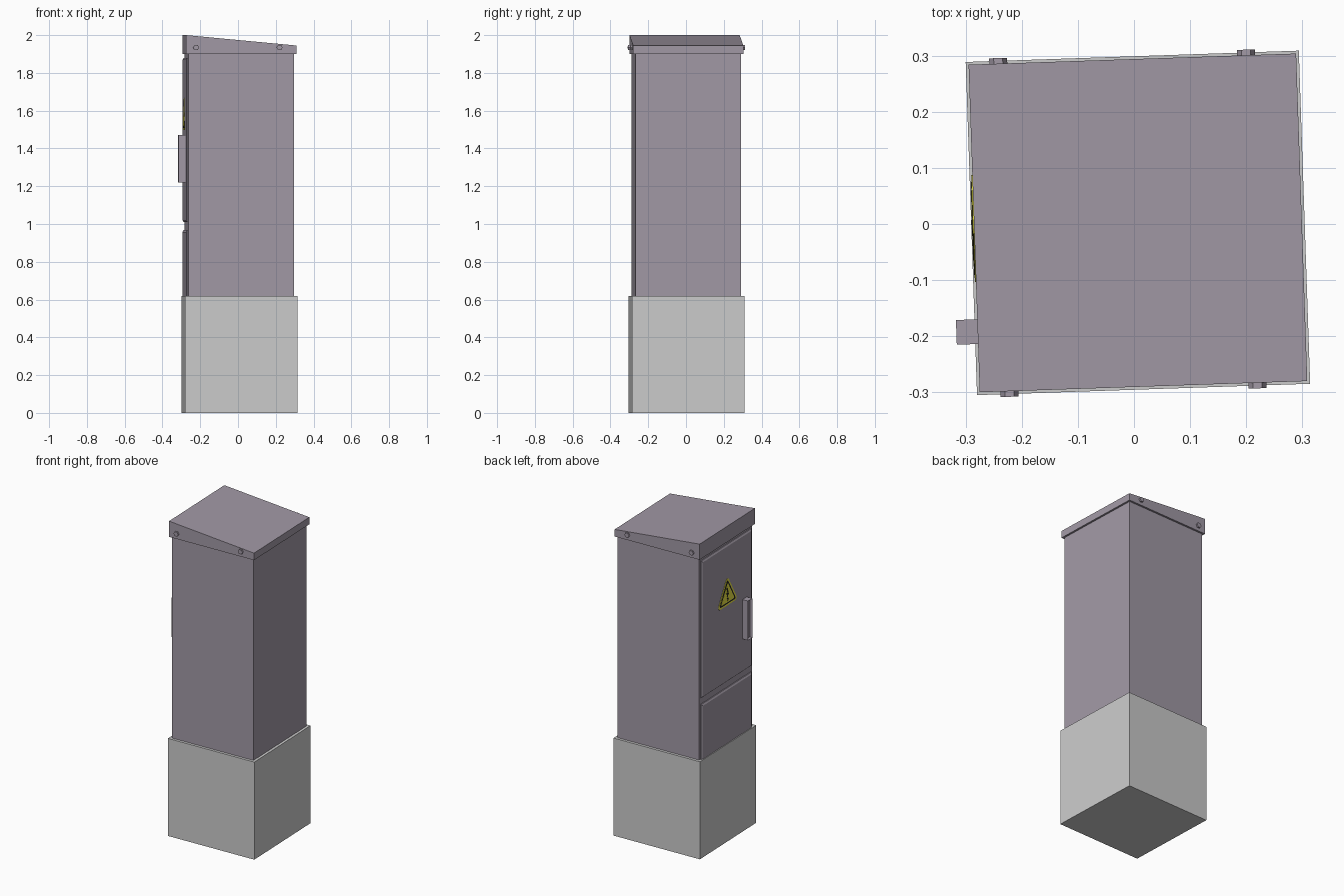
import bpy, bmesh, math
from mathutils import Matrix, Vector

if "Cube" in bpy.data.objects:
    bpy.data.objects.remove(bpy.data.objects["Cube"])

# The cabinet is turned about two degrees; its door faces local -x
PLACE = Matrix.Translation((0.007, 0.002, 0)) @ Matrix.Rotation(math.radians(1.95), 4, 'Z')


def material(name, color):
    m = bpy.data.materials.new(name)
    m.diffuse_color = (*color, 1)
    m.use_nodes = True
    m.node_tree.nodes["Principled BSDF"].inputs["Base Color"].default_value = m.diffuse_color
    return m


PAINT = material("painted_metal", (0.36, 0.32, 0.38))
YELLOW = material("sign_yellow", (0.80, 0.75, 0.06))
BLACK = material("sign_black", (0.02, 0.02, 0.02))


def finish(name, bm, mat=None):
    bmesh.ops.recalc_face_normals(bm, faces=bm.faces[:])
    me = bpy.data.meshes.new(name)
    bm.to_mesh(me)
    bm.free()
    ob = bpy.data.objects.new(name, me)
    bpy.context.collection.objects.link(ob)
    ob.matrix_world = PLACE
    if mat:
        me.materials.append(mat)
    return ob


def prism(name, profile, axis, start, end, mat=None, inset=0, depth=0):
    """Extrude a closed profile along x or y; optionally inset the end face."""
    bm = bmesh.new()
    if axis == 'x':
        verts = [bm.verts.new((start, a, b)) for a, b in profile]
        step = Vector((end - start, 0, 0))
    else:
        verts = [bm.verts.new((a, start, b)) for a, b in profile]
        step = Vector((0, end - start, 0))
    face = bm.faces.new(verts)
    geo = bmesh.ops.extrude_face_region(bm, geom=[face])["geom"]
    bmesh.ops.translate(bm, vec=step, verts=[g for g in geo if isinstance(g, bmesh.types.BMVert)])
    bmesh.ops.recalc_face_normals(bm, faces=bm.faces[:])
    if inset:
        cap = [g for g in geo if isinstance(g, bmesh.types.BMFace)]
        bmesh.ops.inset_region(bm, faces=cap, thickness=inset, depth=depth)
    return finish(name, bm, mat)


def rect(a0, a1, b0, b1):
    return [(a0, b0), (a1, b0), (a1, b1), (a0, b1)]


def triangle(radius, corner, cz):
    """Triangle with rounded corners in the door plane."""
    pts = []
    for k in range(3):
        mid = math.radians(90 + 120 * k)
        for j in range(5):
            a = mid + math.radians(-60 + 30 * j)
            pts.append((radius * math.cos(mid) + corner * math.cos(a),
                        cz + radius * math.sin(mid) + corner * math.sin(a)))
    return pts


# Concrete plinth and metal body
prism("concrete_base", rect(-0.297, 0.297, 0, 0.62), 'x', 0.297, -0.297)
prism("cabinet_body", rect(-0.28, 0.28, 0.61, 1.91), 'x', 0.28, -0.28, PAINT)

# Sloping roof cap
prism("roof", [(-0.292, 1.90), (0.292, 1.90), (0.292, 1.945), (-0.292, 2.0)],
      'y', -0.292, 0.292, PAINT)

# Door and lower panel with chamfered edges
for name, z0, z1 in (("door", 1.01, 1.88), ("lower_panel", 0.61, 0.968)):
    prism(name, rect(-0.266, 0.266, z0, z1), 'x', -0.275, -0.286, PAINT, 0.014, 0.006)

# Door handle with a recessed face
prism("door_handle", rect(-0.206, -0.162, 1.22, 1.47), 'x', -0.285, -0.33, PAINT, 0.008, -0.012)

# Hexagonal roof bolts on both sides
for side in (-1, 1):
    for i, x in enumerate((-0.239, 0.203)):
        hexagon = [(x + 0.016 * math.cos(math.pi / 3 * k), 1.934 + 0.016 * math.sin(math.pi / 3 * k))
                   for k in range(6)]
        prism(f"roof_bolt_{'left' if side < 0 else 'right'}_{i + 1}", hexagon, 'y',
              side * 0.285, side * 0.302, PAINT)

# Warning sign: plate, dark border, inner field and lightning bolt
prism("sign_plate", triangle(0.092, 0.016, 1.56), 'x', -0.29, -0.2940, YELLOW)
prism("sign_border", triangle(0.086, 0.008, 1.56), 'x', -0.29, -0.2948, BLACK)
prism("sign_field", triangle(0.071, 0.006, 1.56), 'x', -0.29, -0.2956, YELLOW)
lightning = [(-0.004, 1.610), (0.013, 1.562), (-0.002, 1.566), (0.005, 1.540), (0.011, 1.542),
             (-0.001, 1.526), (-0.008, 1.548), (-0.002, 1.546), (-0.015, 1.580), (-0.001, 1.577),
             (-0.014, 1.607)]
prism("sign_lightning", [(-y, z) for y, z in lightning], 'x', -0.29, -0.2964, BLACK)
